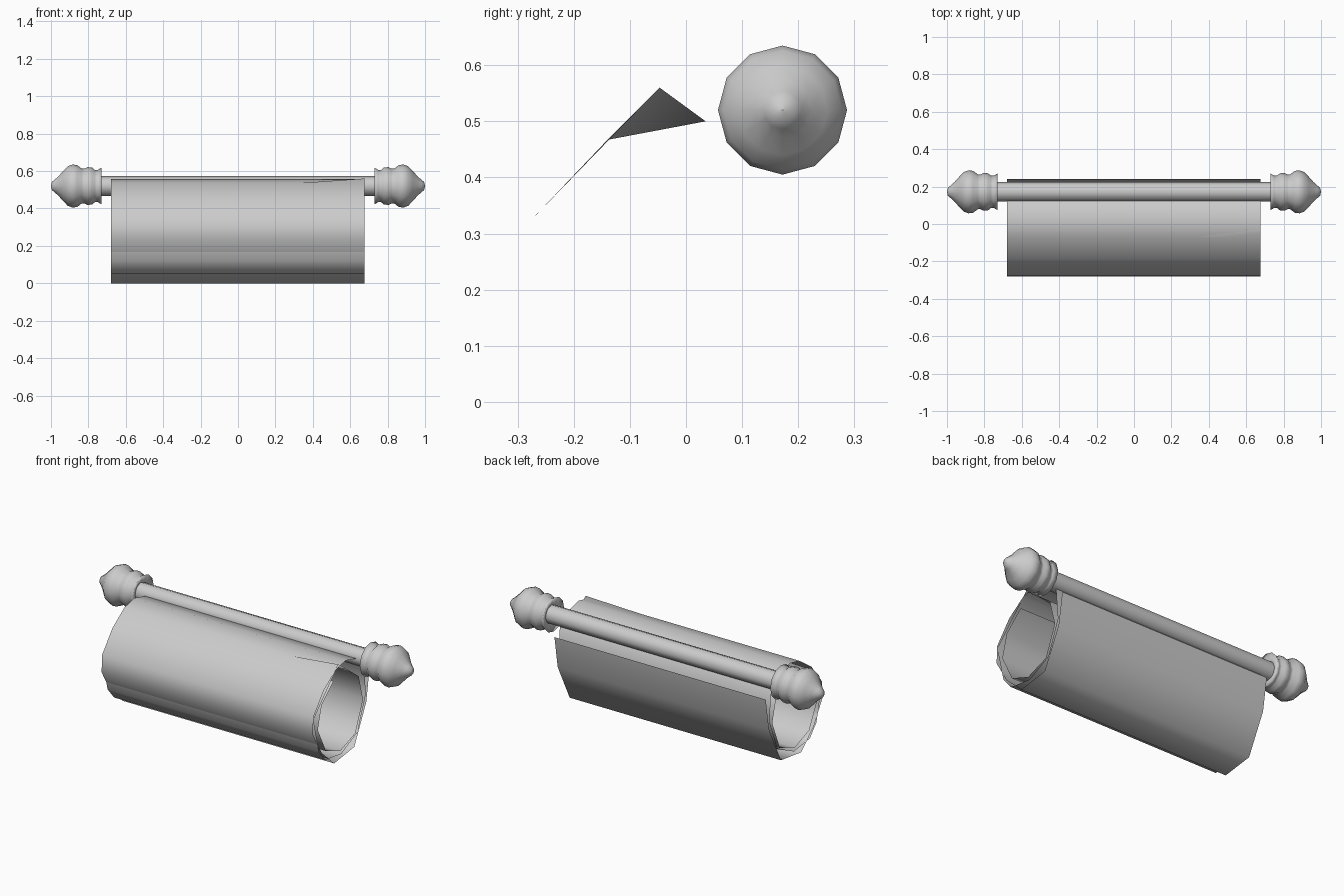
import bpy, math

if "Cube" in bpy.data.objects:
    bpy.data.objects.remove(bpy.data.objects["Cube"])

grey = bpy.data.materials.new("plain grey")
grey.diffuse_color = (0.6, 0.6, 0.6, 1)
grey.use_nodes = True
grey.node_tree.nodes["Principled BSDF"].inputs["Base Color"].default_value = grey.diffuse_color
AXIS_Y, AXIS_Z = 0.172, 0.52


def make(name, verts, faces, angle):
    mesh = bpy.data.meshes.new(name)
    mesh.from_pydata(verts, [], faces)
    mesh.materials.append(grey)
    ob = bpy.data.objects.new(name, mesh)
    bpy.context.collection.objects.link(ob)
    bpy.ops.object.select_all(action='DESELECT')
    ob.select_set(True)
    bpy.context.view_layer.objects.active = ob
    bpy.ops.object.shade_smooth_by_angle(angle=math.radians(angle))
    return ob


def lathe_x(name, profile, side=1, n=12):
    """Turn an (x, radius) profile around the rod axis."""
    verts = [(side * x, AXIS_Y + r * math.cos(2 * math.pi * k / n),
              AXIS_Z + r * math.sin(2 * math.pi * k / n))
             for x, r in profile for k in range(n)]
    faces = []
    for i in range(len(profile) - 1):
        for k in range(n):
            a, b = i * n + k, i * n + (k + 1) % n
            f = (a, b, b + n, a + n)
            faces.append(f if side < 0 else f[::-1])
    return make(name, verts, faces, 170)


# Rod and its turned end knobs
lathe_x("rod", [(-0.76, 0.053), (0.76, 0.053)], n=8)
knob = [(0.745, 0.05), (0.73, 0.098), (0.75, 0.086), (0.765, 0.086),
        (0.78, 0.099), (0.805, 0.101), (0.82, 0.093), (0.835, 0.093),
        (0.86, 0.112), (0.885, 0.115), (0.91, 0.106), (0.935, 0.08),
        (0.96, 0.052), (0.98, 0.034), (0.995, 0.022), (1.0, 0.001)]
lathe_x("right_knob", knob, 1)
lathe_x("left_knob", knob, -1)

# Rolled sheet: (y, z) section from the outer back edge inward
roll = [(0.24, 0.43), (0.21, 0.245), (0.10, 0.025), (-0.085, 0.0),
        (-0.20, 0.105), (-0.28, 0.24), (-0.275, 0.34), (-0.18, 0.46),
        (-0.07, 0.537), (0.02, 0.557), (0.12, 0.53), (0.19, 0.47),
        (0.205, 0.29), (0.13, 0.10), (-0.02, 0.03), (-0.165, 0.05),
        (-0.225, 0.12), (-0.275, 0.325), (-0.14, 0.467), (0.035, 0.50),
        (0.14, 0.42), (0.18, 0.27), (0.11, 0.10), (-0.03, 0.05),
        (-0.16, 0.10), (-0.235, 0.25), (-0.20, 0.38), (-0.09, 0.48)]
left = [(-0.68, y, z) for y, z in roll]
right = [(0.677, y, z) for y, z in roll]
right[18] = (0.677, -0.047, 0.56)  # lifted corner that pokes through the top
m = len(roll)
make("rolled_sheet", left + right,
     [(i, i + 1, m + i + 1, m + i) for i in range(m - 1)], 100)
